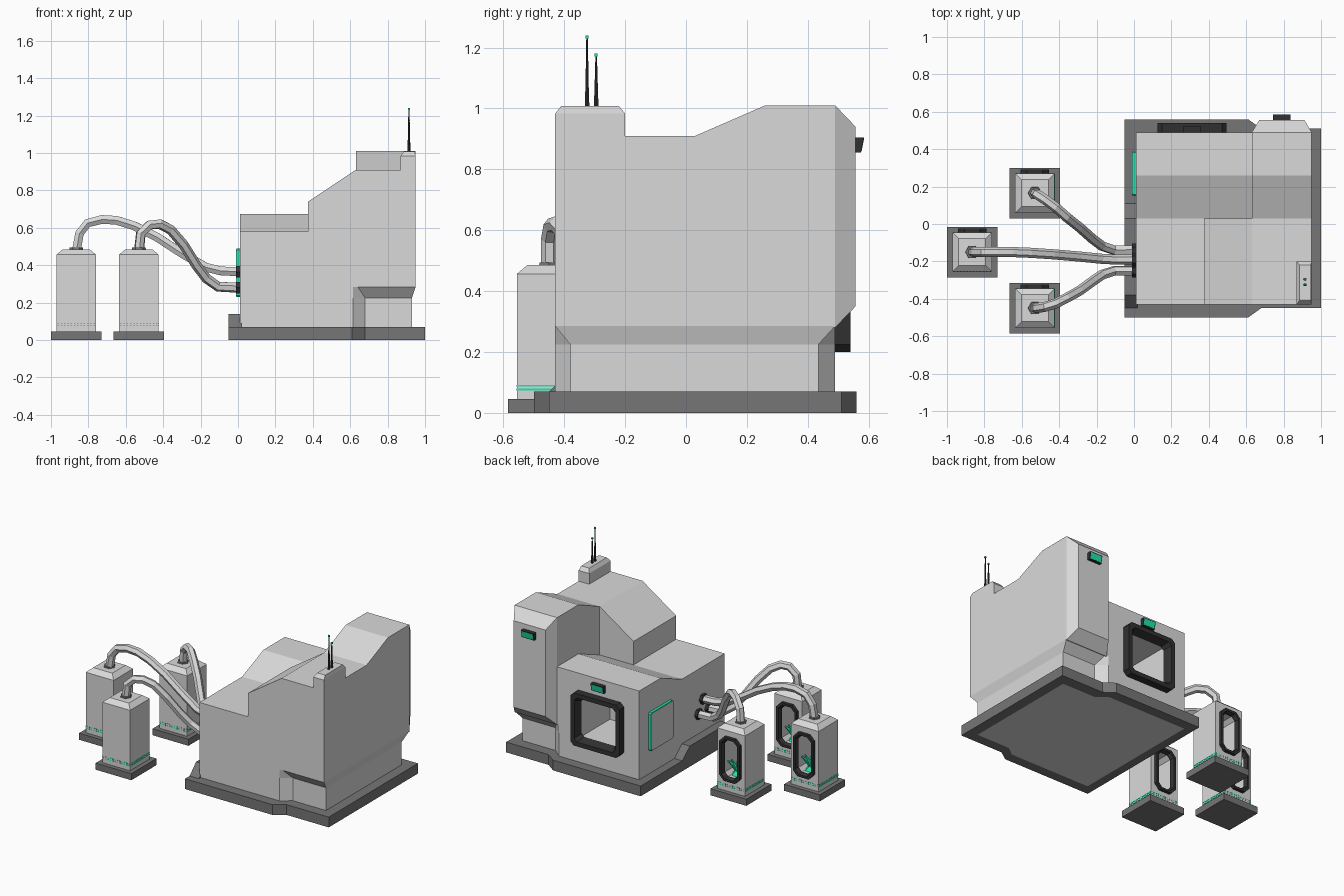
import bpy, bmesh, math
from mathutils import Vector

default_cube = bpy.data.objects.get("Cube")
if default_cube:
    bpy.data.objects.remove(default_cube, do_unlink=True)


def material(name, colour):
    mat = bpy.data.materials.new(name)
    mat.use_nodes = True
    mat.diffuse_color = (*colour, 1)
    mat.node_tree.nodes["Principled BSDF"].inputs["Base Color"].default_value = (*colour, 1)
    return mat


light_grey = material("light_grey", (0.7, 0.7, 0.7))
dark_grey = material("dark_grey", (0.18, 0.18, 0.18))
charcoal = material("charcoal", (0.03, 0.03, 0.03))
green = material("signal_green", (0.01, 0.8, 0.43))


def place(axis, p, t):
    return {"x": (t, p[0], p[1]), "y": (p[0], t, p[1]), "z": (p[0], p[1], t)}[axis]


def loft(name, rings, mat, closed=False, axis="z", offset=(0, 0, 0)):
    """Skin a list of (height along axis, 2D loop) rings."""
    bm = bmesh.new()
    shift = Vector(offset)
    loops = [[bm.verts.new(Vector(place(axis, p, t)) + shift) for p in ring] for t, ring in rings]
    pairs = list(zip(loops, loops[1:]))
    if closed:
        pairs.append((loops[-1], loops[0]))
    else:
        bm.faces.new(loops[0])
        bm.faces.new(loops[-1])
    for low, high in pairs:
        for i in range(len(low)):
            j = (i + 1) % len(low)
            bm.faces.new((low[i], low[j], high[j], high[i]))
    bmesh.ops.recalc_face_normals(bm, faces=bm.faces)
    mesh = bpy.data.meshes.new(name)
    bm.to_mesh(mesh)
    bm.free()
    mesh.materials.append(mat)
    obj = bpy.data.objects.new(name, mesh)
    bpy.context.collection.objects.link(obj)
    return obj


def prism(name, profile, axis, a, b, mat, offset=(0, 0, 0)):
    return loft(name, [(a, profile), (b, profile)], mat, axis=axis, offset=offset)


def rect(x0, x1, y0, y1, cut=0):
    """Rectangle loop, with chamfered corners when cut is given."""
    if not cut:
        return [(x0, y0), (x1, y0), (x1, y1), (x0, y1)]
    return [(x0 + cut, y0), (x1 - cut, y0), (x1, y0 + cut), (x1, y1 - cut),
            (x1 - cut, y1), (x0 + cut, y1), (x0, y1 - cut), (x0, y0 + cut)]


def square(r):
    return rect(-r, r, -r, r)


def hexagon(r):
    return [(r * math.cos(i * math.pi / 3), r * math.sin(i * math.pi / 3)) for i in range(6)]


def box(name, x0, x1, y0, y1, z0, z1, mat, offset=(0, 0, 0)):
    return prism(name, rect(x0, x1, y0, y1), "z", z0, z1, mat, offset)


def carve(targets, cutter):
    for obj in targets:
        mod = obj.modifiers.new("opening", "BOOLEAN")
        mod.operation = "DIFFERENCE"
        mod.solver = "EXACT"
        mod.object = cutter
        bpy.context.view_layer.objects.active = obj
        bpy.ops.object.modifier_apply(modifier=mod.name)
    bpy.data.objects.remove(cutter, do_unlink=True)


def window_frame(name, bounds, bar, cut, y0, y1, offset=(0, 0, 0)):
    """Dark surround facing the back, with a sloped inner lip."""
    def grow(d, c):
        x0, x1, z0, z1 = bounds
        return rect(x0 + d, x1 - d, z0 + d, z1 - d, c)
    rings = [(y0, grow(0, cut)), (y1, grow(0, cut)),
             (y1, grow(bar * 0.6, cut * 0.8)), (y0, grow(bar, cut * 0.7))]
    return loft(name, rings, charcoal, closed=True, axis="y", offset=offset)


# Foundation ring around the foot of the walls
plan = [(-0.05, -0.5), (0.61, -0.5), (0.68, -0.45), (1, -0.45),
        (1, 0.51), (0.68, 0.51), (0.61, 0.56), (-0.05, 0.56)]
foot = [(0.01, -0.43), (0.615, -0.43), (0.68, -0.38), (0.93, -0.38),
        (0.93, 0.435), (0.68, 0.435), (0.615, 0.49), (0.01, 0.49)]
loft("foundation", [(0, foot), (0, plan), (0.07, plan), (0.07, foot)], dark_grey, closed=True)
prism("hose_curb", [(0.11, 0.07), (0.03, 0.14), (-0.38, 0.14), (-0.45, 0.07)],
      "x", -0.05, 0.02, dark_grey)

# Lower walls, stepped in under the tower
rim = [(0.01, -0.43), (0.615, -0.43), (0.64, -0.43), (0.95, -0.43),
       (0.95, 0.49), (0.64, 0.49), (0.615, 0.49), (0.01, 0.49)]
lower_walls = loft("lower_walls", [(0, foot), (0.225, foot), (0.285, rim)], light_grey)


def roof_profile(low, high):
    return [(-0.43, 0.285), (0.49, 0.285), (0.49, high), (0.26, high), (0.03, low), (-0.43, low)]


# Low wing, sloped middle and tower
wing = prism("low_wing", roof_profile(0.58, 0.675), "x", 0.01, 0.63, light_grey)
prism("sloped_middle", [(0.375, 0.5), (0.63, 0.5), (0.63, 0.91), (0.375, 0.74)],
      "y", -0.43, 0.03, light_grey)
prism("tower", roof_profile(0.91, 1.01), "x", 0.63, 0.95, light_grey)
bay = rect(0.63, 0.95, 0.28, 1.01)
loft("tower_back_bay", [(0.485, bay), (0.49, bay), (0.557, rect(0.67, 0.91, 0.35, 0.94))],
     light_grey, axis="y")

# Back window with a chamber behind it
carve([lower_walls, wing],
      box("chamber_cutter", 0.172, 0.448, 0.18, 0.6, 0.247, 0.513, light_grey))
window_frame("back_window_frame", (0.125, 0.495, 0.2, 0.56), 0.05, 0.025, 0.488, 0.54)

# Hooded signal lamps
for name, x, y, z in (("tower_lamp", 0.79, 0.555, 0.855), ("window_lamp", 0.31, 0.49, 0.595)):
    prism(name, [(0, 0), (0.02, 0), (0.03, 0.05), (0, 0.05)], "x", -0.047, 0.047,
          charcoal, (x, y, z))
    prism(name + "_glow", [(0.018, 0.005), (0.022, 0.005), (0.03, 0.045), (0.018, 0.045)],
          "x", -0.042, 0.042, green, (x, y, z))

# Side access panel with a lit edge
prism("panel_edge", rect(0.15, 0.39, 0.23, 0.49, 0.008), "x", -0.009, 0.012, green)
prism("panel_face", rect(0.154, 0.386, 0.234, 0.486, 0.008), "x", -0.011, 0, light_grey)

# Antenna block and antennas
loft("antenna_block", [(0.9, rect(0.87, 0.95, -0.43, -0.2)), (0.983, rect(0.87, 0.95, -0.43, -0.2)),
                       (1.008, rect(0.885, 0.945, -0.41, -0.22))], light_grey)
for name, y, top in (("tall_antenna", -0.325, 1.23), ("short_antenna", -0.295, 1.17)):
    spot = (0.914, y, 0)
    loft(name, [(1, hexagon(0.009)), (1.08, hexagon(0.006)), (top, hexagon(0.003))],
         charcoal, offset=spot)
    box(name + "_tip", -0.005, 0.005, -0.005, 0.005, top, top + 0.01, green, spot)


def hose(name, points):
    curve = bpy.data.curves.new(name, "CURVE")
    curve.dimensions = "3D"
    curve.bevel_depth = 0.027
    curve.bevel_resolution = 1
    curve.use_fill_caps = True
    spline = curve.splines.new("POLY")
    spline.points.add(len(points) - 1)
    for point, co in zip(spline.points, points):
        point.co = (*co, 1)
    spline.use_smooth = False
    curve.materials.append(light_grey)
    bpy.context.collection.objects.link(bpy.data.objects.new(name, curve))


# Each hose: share of the run, height, and share of the sideways drift
near_run = [(0, 0.47, 0), (0.02, 0.57, 0.02), (0.11, 0.615, 0.12), (0.21, 0.62, 0.25),
            (0.32, 0.59, 0.42), (0.45, 0.51, 0.6), (0.58, 0.4, 0.8), (0.68, 0.33, 0.93),
            (0.8, 0.285, 1), (1, 0.28, 1)]
far_run = [(0, 0.47, 0), (0.02, 0.57, 0), (0.07, 0.625, 0), (0.16, 0.645, 0), (0.25, 0.64, 0),
           (0.36, 0.61, 0.1), (0.5, 0.55, 0.3), (0.66, 0.46, 0.6), (0.8, 0.39, 0.9),
           (0.89, 0.37, 1), (1, 0.365, 1)]
# Name, position, port, run and how late the hose swings sideways
pods = (("back_pod", -0.53, 0.165, -0.14, near_run, 1),
        ("outer_pod", -0.865, -0.15, -0.19, far_run, 1),
        ("front_pod", -0.53, -0.45, -0.25, near_run, 1.5))

for name, px, py, port_y, run, swing in pods:
    spot = (px, py, 0)
    # Pod shell, plinth and hose collar
    loft(name + "_plinth", [(0, square(0.135)), (0.045, square(0.135))], dark_grey, offset=spot)
    shell = loft(name + "_shell", [(0.045, square(0.105)), (0.457, square(0.105)),
                                   (0.485, square(0.072))], light_grey, offset=spot)
    loft(name + "_collar", [(0.48, hexagon(0.038)), (0.494, hexagon(0.036))], dark_grey, offset=spot)
    # Window niche with a small sprouting plant
    carve([shell], prism("niche_cutter", rect(-0.055, 0.055, 0.14, 0.4, 0.025), "y", -0.07, 0.2,
                         light_grey, spot))
    window_frame(name + "_frame", (-0.076, 0.076, 0.12, 0.42), 0.026, 0.035, 0.1, 0.126, spot)
    loft(name + "_plant_mound", [(0.138, hexagon(0.045)), (0.165, hexagon(0.02))], green,
         offset=(px, py + 0.03, 0))
    for i in range(5):
        lean = (i - 2) * 0.018
        stem = [(0.14, hexagon(0.008)),
                (0.2 + 0.012 * (i % 3), [(x + lean, y + lean / 2) for x, y in hexagon(0.012)]),
                (0.24, [(x + lean * 2, y + lean) for x, y in hexagon(0.003)])]
        loft(name + "_plant_leaf", stem, green, offset=(px, py + 0.03, 0))
    # Glowing stripes on the flanks, dotted rows on front and back
    for z in (0.074, 0.086):
        for side in (-1, 1):
            box(name + "_stripe", -0.001, 0.001, -0.104, 0.104, z, z + 0.006, green,
                (px + side * 0.1055, py, 0))
            dots = box(name + "_dots", -0.1, -0.092, -0.001, 0.001, z, z + 0.006, green,
                       (px, py + side * 0.1055, 0))
            row = dots.modifiers.new("row", "ARRAY")
            row.count = 12
            row.use_relative_offset = False
            row.use_constant_offset = True
            row.constant_offset_displace = (0.0175, 0, 0)
    # Hose and wall port
    hose(name + "_hose", [(px * (1 - s), py + (port_y - py) * d ** swing, z) for s, z, d in run]
         + [(0.02, port_y, run[-1][1])])
    prism(name + "_wall_port", hexagon(0.036), "x", -0.01, 0.02, charcoal,
          (0, port_y, run[-1][1]))
